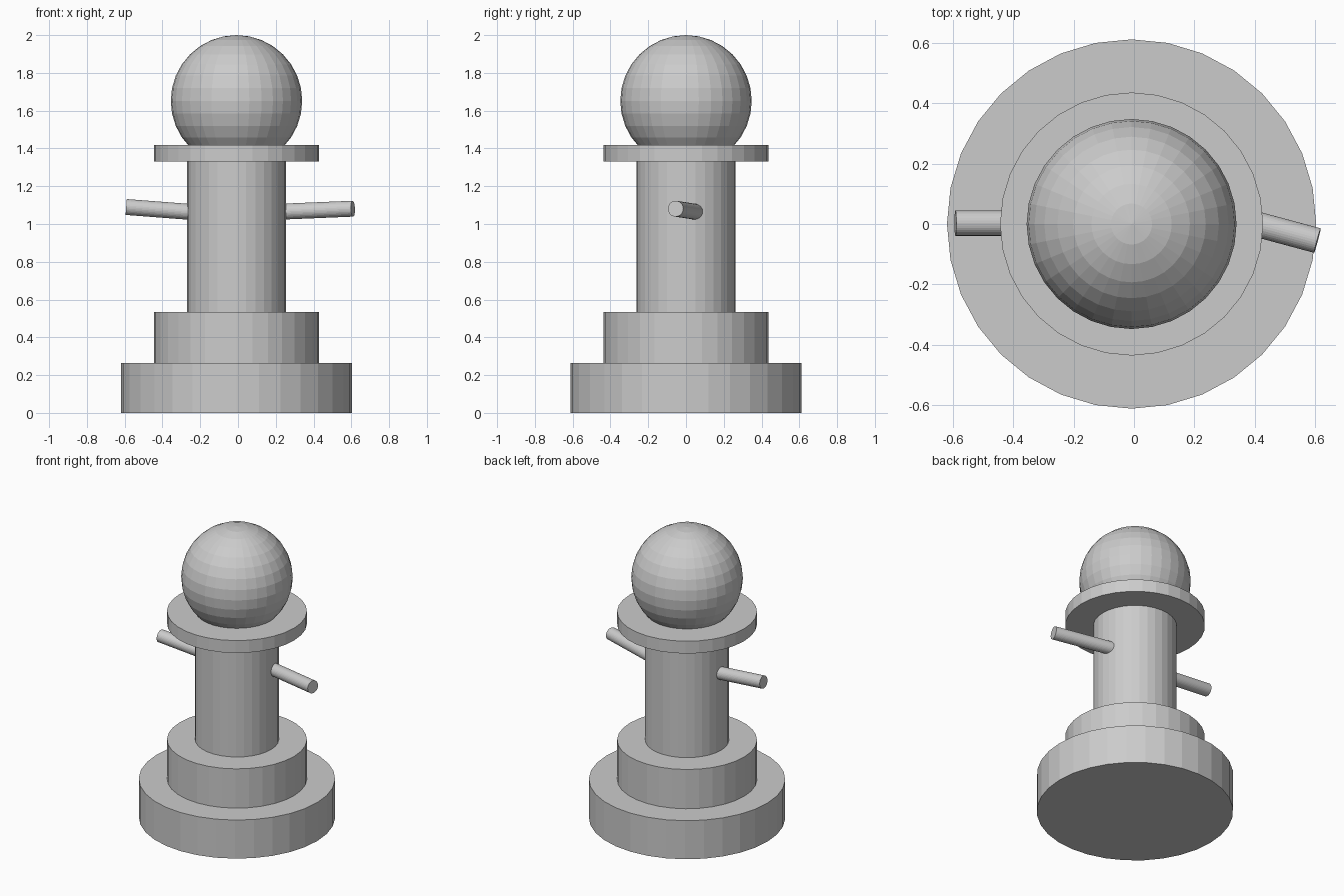
import bpy
from mathutils import Vector

if "Cube" in bpy.data.objects:
    bpy.data.objects.remove(bpy.data.objects["Cube"])

CX = -0.008  # the turned body sits slightly left of centre

grey = bpy.data.materials.new("plain grey")
grey.diffuse_color = (0.6, 0.6, 0.6, 1)
grey.use_nodes = True
grey.node_tree.nodes["Principled BSDF"].inputs["Base Color"].default_value = grey.diffuse_color


def finish(name):
    ob = bpy.context.object
    ob.name = name
    ob.data.materials.append(grey)
    return ob


def disc(name, radius, z0, z1):
    bpy.ops.mesh.primitive_cylinder_add(vertices=32, radius=radius, depth=z1 - z0,
                                        location=(CX, 0, (z0 + z1) / 2))
    return finish(name)


def rod(name, start, end, radius):
    a, b = Vector(start), Vector(end)
    d = b - a
    bpy.ops.mesh.primitive_cylinder_add(vertices=32, radius=radius, depth=d.length,
                                        location=(a + b) / 2,
                                        rotation=d.to_track_quat('Z', 'Y').to_euler())
    return finish(name)


# Stepped base, column and collar
disc("base", 0.612, 0, 0.265)
disc("plinth", 0.436, 0.265, 0.535)
disc("column", 0.261, 0.535, 1.332)
disc("collar", 0.436, 1.332, 1.417)

# Round head
bpy.ops.mesh.primitive_uv_sphere_add(segments=32, ring_count=16, radius=0.348,
                                     location=(CX, 0, 1.652))
finish("head")

# Thin arms, the right one angled forward
rod("left_arm", (-0.2, 0.003, 1.06), (-0.592, 0.003, 1.09), 0.042)
rod("right_arm", (0.2, 0.055, 1.064), (0.608, -0.055, 1.081), 0.042)
